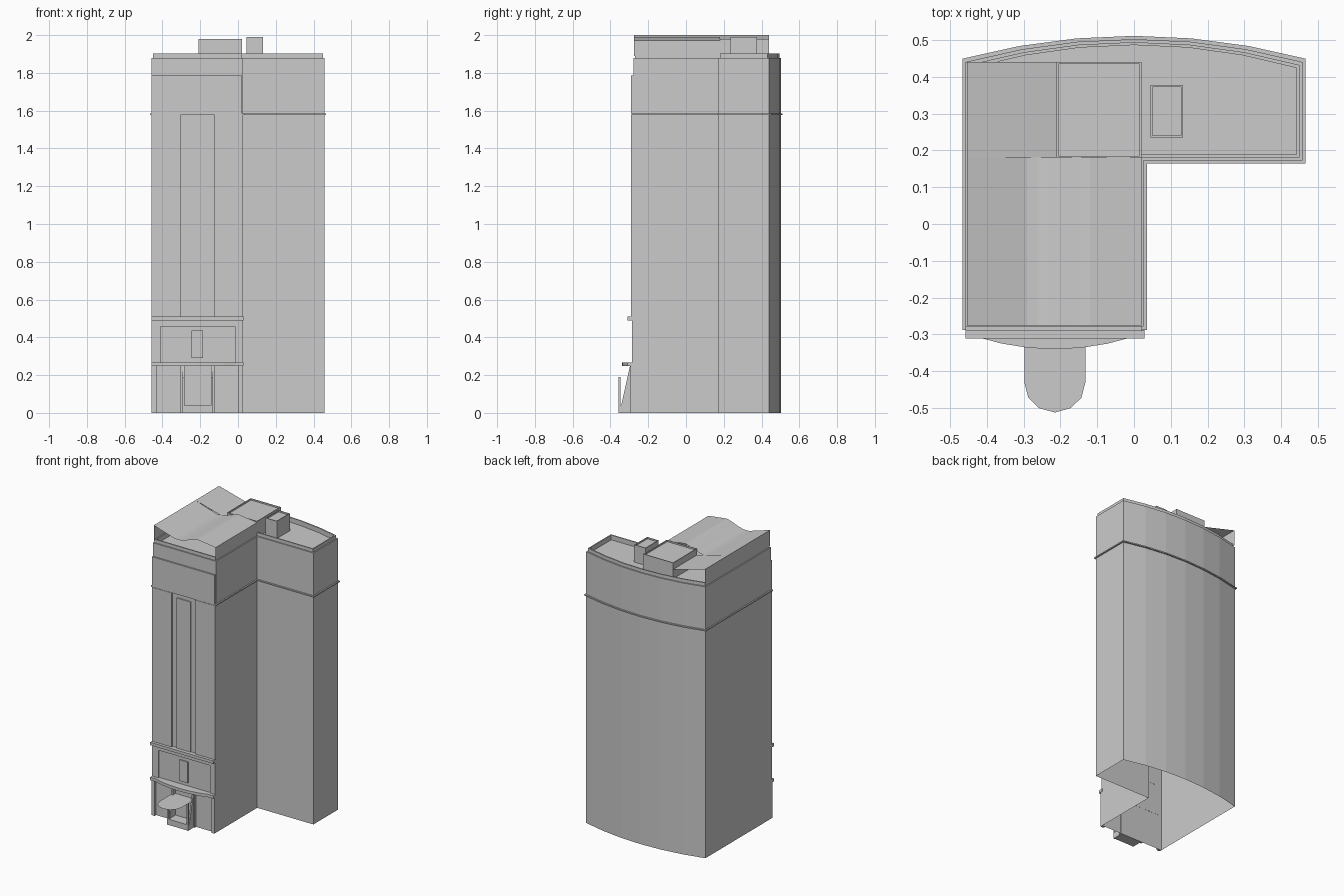
import bpy, bmesh, math

if "Cube" in bpy.data.objects:
    bpy.data.objects.remove(bpy.data.objects["Cube"])


def mesh(name, verts, faces):
    me = bpy.data.meshes.new(name)
    me.from_pydata(verts, [], faces)
    ob = bpy.data.objects.new(name, me)
    bpy.context.collection.objects.link(ob)
    return ob


def loft(name, rings, bottom=True):
    # rings: list of (2D outline, z), counter-clockwise, capped at the end
    n = len(rings[0][0])
    verts = [(x, y, z) for pts, z in rings for x, y in pts]
    faces = []
    for r in range(len(rings) - 1):
        for i in range(n):
            j = (i + 1) % n
            faces.append((r*n + i, r*n + j, (r+1)*n + j, (r+1)*n + i))
    faces.append(tuple(range((len(rings)-1)*n, len(rings)*n)))
    if bottom:
        faces.append(tuple(reversed(range(n))))
    return mesh(name, verts, faces)


def rect(x0, x1, y0, y1, d=0):
    return [(x0-d, y0-d), (x1+d, y0-d), (x1+d, y1+d), (x0-d, y1+d)]


def box(name, x0, x1, y0, y1, z0, z1):
    return loft(name, [(rect(x0, x1, y0, y1), z0), (rect(x0, x1, y0, y1), z1)])


def lip_box(name, x0, x1, y0, y1, z0, z1):
    a, b = rect(x0, x1, y0, y1), rect(x0, x1, y0, y1, -0.005)
    return loft(name, [(a, z0), (a, z1), (b, z1), (b, z1 - 0.01)])


def sheet(name, profile, y0, y1):
    # open strip: x-z profile swept along y
    n = len(profile)
    verts = [(x, y, z) for y in (y0, y1) for x, z in profile]
    return mesh(name, verts, [(i, i+1, n+i+1, n+i) for i in range(n - 1)])


def fin(name, profile, x0, x1):
    # y-z profile given thickness along x
    n = len(profile)
    verts = [(x, y, z) for x in (x0, x1) for y, z in profile]
    faces = [(i, n+i, n+(i+1) % n, (i+1) % n) for i in range(n)]
    faces += [tuple(range(n)), tuple(reversed(range(n, 2*n)))]
    ob = mesh(name, verts, faces)
    bm = bmesh.new()
    bm.from_mesh(ob.data)
    bmesh.ops.recalc_face_normals(bm, faces=bm.faces)
    bm.to_mesh(ob.data)
    bm.free()
    return ob


def outline(d):
    # L-shaped plan with a bowed back, grown by d
    w = 0.457 + d
    pts = [(-w, -0.279 - d), (0.026 + d, -0.279 - d), (0.026 + d, 0.173 - d), (w, 0.173 - d)]
    for i in range(7):
        t = 1 - i / 3
        pts.append((w * t, 0.502 + d - 0.062 * t * t))
    return pts


# tower shell with belt course, parapet and sunken roof deck
loft("tower", [(outline(d), z) for d, z in (
    (0, 0), (0, 1.577), (0.009, 1.577), (0.009, 1.585), (0, 1.585), (0, 1.88),
    (-0.008, 1.88), (-0.008, 1.903), (-0.016, 1.903), (-0.016, 1.87))], bottom=False)

# rooftop boxes
lip_box("lift_house", -0.21, 0.02, 0.18, 0.44, 1.87, 1.98)
lip_box("roof_vent", 0.045, 0.133, 0.235, 0.377, 1.87, 1.99)

# wavy roof sheet with side walls
wave = [(-0.453, 1.89), (-0.453, 2.0), (-0.29, 1.95)]
for i in range(1, 7):
    t = i / 6
    wave.append((-0.29 + 0.17 * t, 1.95 + 0.04 * t * t * (3 - 2 * t) - 0.008 * math.sin(math.pi * t)))
wave += [(0.02, 1.972), (0.02, 1.89)]
sheet("roof_sheet_front", wave, -0.275, 0.18)
sheet("roof_sheet_back", [(-0.453, 1.89), (-0.453, 2.0), (-0.21, 1.935)], 0.18, 0.44)

# front facade panels
B = -0.278
box("upper_panel", -0.457, 0.022, -0.29, B, 1.585, 1.787)
for n, (a, b) in enumerate(((-0.457, -0.305), (-0.125, 0.026))):
    box(f"side_panel_{n}", a, b, -0.291, B, 0.51, 1.577)
box("window_strip", -0.27, -0.165, -0.286, B, 0.51, 1.55)

# second storey frame and window
box("frame_left", -0.457, -0.41, -0.287, B, 0.265, 0.49)
box("frame_right", -0.015, 0.026, -0.287, B, 0.265, 0.49)
box("frame_top", -0.41, -0.015, -0.287, B, 0.458, 0.49)
box("small_window", -0.247, -0.185, -0.287, B, 0.29, 0.435)

# ledges
box("upper_ledge", -0.457, 0.028, -0.311, B, 0.49, 0.51)
box("lower_ledge", -0.457, 0.028, -0.309, B, 0.247, 0.267)
bow = [(-0.215 + 0.215 * (i/3 - 1), -0.34 + 0.034 * (i/3 - 1) ** 2) for i in range(7)]
bow = bow + [(0, -0.29), (-0.43, -0.29)]
loft("bowed_ledge", [(bow, 0.247), (bow, 0.267)])

# ground floor pilasters
for n, (a, b) in enumerate(((-0.457, -0.432), (0.003, 0.026), (-0.305, -0.283), (-0.143, -0.125))):
    box(f"pilaster_{n}", a, b, -0.295, B, 0, 0.247)

# entrance: step, sloped fins, posts and rounded canopy
box("entry_step", -0.283, -0.143, -0.355, B, 0, 0.04)
for side, x in (("left", -0.293), ("right", -0.143)):
    fin(f"entry_fin_{side}", [(-0.29, 0), (-0.357, 0), (-0.357, 0.04), (-0.343, 0.04),
                              (-0.297, 0.247), (-0.29, 0.247)], x, x + 0.01)
    box(f"canopy_post_{side}", x, x + 0.01, -0.358, -0.348, 0.04, 0.19)
canopy = [(-0.298, -0.28), (-0.298, -0.43), (-0.287, -0.472), (-0.258, -0.5), (-0.215, -0.512),
          (-0.172, -0.5), (-0.143, -0.472), (-0.132, -0.43), (-0.132, -0.28)]
mesh("canopy", [(x, y, 0.19) for x, y in canopy], [tuple(range(len(canopy)))])
